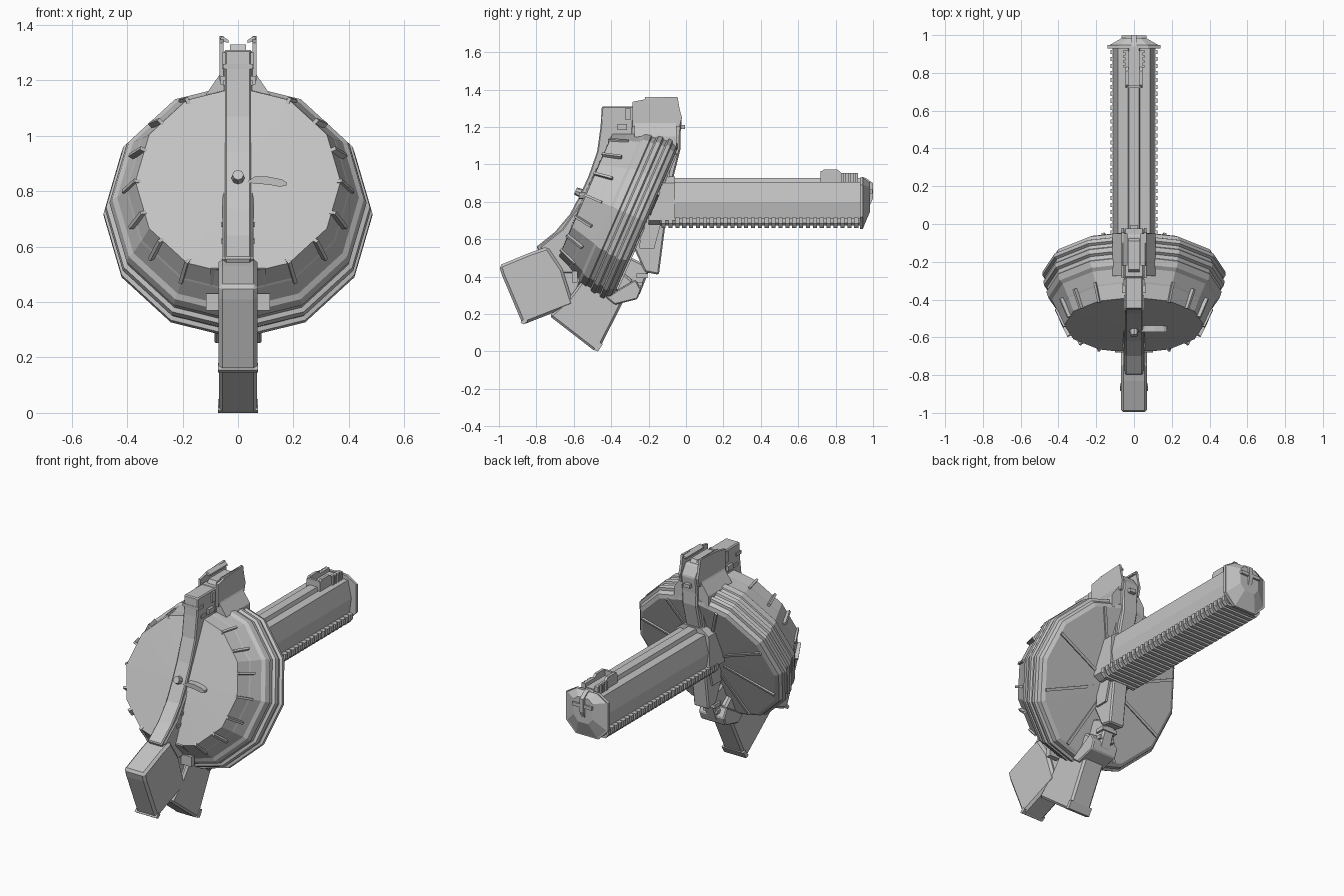
import bpy, bmesh, math
from mathutils import Matrix, Vector

if "Cube" in bpy.data.objects:
    bpy.data.objects.remove(bpy.data.objects["Cube"])

grey = bpy.data.materials.new("plain grey")
grey.diffuse_color = (0.55, 0.55, 0.55, 1)
grey.use_nodes = True
grey.node_tree.nodes["Principled BSDF"].inputs["Base Color"].default_value = grey.diffuse_color

# Drum frame: local x sideways, y up the disc, z along the axis to the front
DRUM = Matrix(((1, 0, 0, 0), (0, 0.400, -0.917, -0.215),
               (0, 0.917, 0.400, 0.695), (0, 0, 0, 1)))


def finish(name, bm, bevel=0):
    bmesh.ops.recalc_face_normals(bm, faces=bm.faces[:])
    me = bpy.data.meshes.new(name)
    bm.to_mesh(me)
    bm.free()
    me.materials.append(grey)
    ob = bpy.data.objects.new(name, me)
    bpy.context.collection.objects.link(ob)
    if bevel:
        m = ob.modifiers.new("chamfer", 'BEVEL')
        m.width, m.segments, m.limit_method = bevel, 1, 'ANGLE'
    return ob


def add_prism(bm, pts, lo, hi, axis='x'):
    """Extrude a 2D outline: (y, z) along x, or (x, z) along y."""
    def put(p, t):
        return (t, p[0], p[1]) if axis == 'x' else (p[0], t, p[1])
    a = [bm.verts.new(put(p, lo)) for p in pts]
    b = [bm.verts.new(put(p, hi)) for p in pts]
    bm.faces.new(a)
    bm.faces.new(b[::-1])
    for i in range(len(pts)):
        j = (i + 1) % len(pts)
        bm.faces.new((a[i], a[j], b[j], b[i]))


def prism(name, pts, lo, hi, axis='x', bevel=0):
    bm = bmesh.new()
    add_prism(bm, pts, lo, hi, axis)
    return finish(name, bm, bevel)


def add_box(bm, c, s, mat=Matrix()):
    bmesh.ops.create_cube(bm, size=1, matrix=mat @ Matrix.Translation(c)
                          @ Matrix.Diagonal((*s, 1)))


def boxes(name, items, bevel=0, mat=Matrix()):
    bm = bmesh.new()
    for c, s in items:
        add_box(bm, c, s, mat)
    return finish(name, bm, bevel)


def both(pts):
    """Complete an outline given by its right half, top to bottom."""
    return pts + [(-x, z) for x, z in reversed(pts)]


# Twelve-sided drum with stepped rings
bm = bmesh.new()
profile = [(0, .44), (.012, .462), (.035, .470), (.042, .485), (.062, .485), (.070, .470),
           (.088, .470), (.096, .480), (.120, .476), (.128, .460), (.150, .458),
           (.156, .464), (.190, .454), (.205, .436), (.27, .405), (.278, .400), (.35, .37)]
rings = []
for a, r in profile:
    rings.append([bm.verts.new(DRUM @ Vector((r * math.cos(k * math.pi / 6),
                  r * math.sin(k * math.pi / 6), a))) for k in range(12)])
back = bm.verts.new(DRUM @ Vector((0, 0, -.005)))
front = bm.verts.new(DRUM @ Vector((0, 0, .36)))
for k in range(12):
    j = (k + 1) % 12
    for p, q in zip(rings, rings[1:]):
        bm.faces.new((p[k], p[j], q[j], q[k]))
    bm.faces.new((back, rings[0][j], rings[0][k]))
    bm.faces.new((front, rings[-1][k], rings[-1][j]))
finish("drum", bm)

# Small ribs along the sloping rim
bm = bmesh.new()
for k in range(18):
    if k in (4, 5, 13, 14):
        continue
    t = DRUM @ Matrix.Rotation(math.radians(20 * k), 4, 'Z')
    t = t @ Matrix.Translation((.385, 0, .305)) @ Matrix.Rotation(math.radians(-24), 4, 'Y')
    add_box(bm, (0, 0, 0), (.026, .013, .11), t)
finish("rim_ribs", bm)

# Radial ribs on the back
bm = bmesh.new()
for k in range(8):
    t = DRUM @ Matrix.Rotation(math.radians(22.5 + 45 * k), 4, 'Z')
    add_box(bm, (.265, 0, -.002), (.33, .016, .016), t)
finish("back_ribs", bm)

# Curved front spine, its raised strip and side ribs
prism("front_spine", [(-.45, 1.31), (-.28, 1.31), (-.27, 1.05), (-.40, .85), (-.45, .70),
                      (-.52, .50), (-.60, .28), (-.72, .40), (-.80, .56), (-.70, .64),
                      (-.62, .735), (-.57, .83), (-.52, .94), (-.475, 1.07), (-.457, 1.2)],
      -.047, .047, bevel=.006)
prism("spine_shoulder", [(-.56, .80), (-.66, .655), (-.78, .56), (-.70, .42), (-.58, .42), (-.50, .7)],
      -.056, .056, bevel=.006)
ribs = []
for y, z in [(-.555, .74), (-.60, .68), (-.645, .62), (-.40, 1.19), (-.43, 1.25)]:
    ribs.append(((0, y, z), (.124 if z < 1 else .108, .05, .018)))
boxes("spine_ribs", ribs)

# Front foot box and lower foot box
prism("front_foot", [(-1.0, .46), (-.985, .41), (-.875, .15), (-.855, .15), (-.60, .25),
                     (-.66, .44), (-.74, .56), (-.83, .53)], -.07, .07, bevel=.014)
prism("lower_foot", [(-.73, .19), (-.485, .0), (-.465, .012), (-.28, .375), (-.45, .52),
                     (-.63, .28)], -.068, .068, bevel=.014)
prism("lower_foot_lip", [(-.495, .008), (-.470, 0), (-.445, .04), (-.465, .05)], -.073, .073)
prism("front_foot_lip", [(-.885, .155), (-.87, .145), (-.845, .16), (-.86, .18)], -.073, .073)

# Collar brackets where the feet meet the drum
prism("front_collar", [(-.68, .52), (-.655, .53), (-.53, .42), (-.55, .395)], -.10, .10)
prism("collar_tab", [(-.61, .43), (-.58, .43), (-.58, .37), (-.61, .37)], -.115, .115)
prism("back_collar", [(-.43, .29), (-.27, .385), (-.24, .33), (-.26, .28), (-.38, .25)], -.085, .085, bevel=.006)

# Back column down the drum
prism("back_column", [(-.03, 1.2), (-.03, 1.08), (-.07, .92), (-.11, .68), (-.145, .41),
                      (-.22, .425), (-.30, .60), (-.25, .80), (-.20, 1.2)], -.05, .05, bevel=.008)
prism("back_column_side", [(-.06, 1.1), (-.13, .70), (-.17, .55), (-.25, .55), (-.20, 1.1)], -.062, .062)
prism("back_neck", [(-.19, .45), (-.25, .30), (-.38, .27), (-.33, .52)], -.038, .038, bevel=.01)
boxes("neck_rings", [((0, -.235, .405), (.10, .06, .022)), ((0, -.262, .36), (.10, .06, .022))])

# Feed tower with flared base, lips and follower
prism("tower_base", both([(.052, 1.25), (.07, 1.215), (.115, 1.15), (.115, 1.08)]), -.275, -.05, 'y')
prism("feed_tower", [(-.30, 1.10), (-.285, 1.31), (-.06, 1.31), (-.022, 1.25), (-.035, 1.10)],
      -.05, .05, bevel=.006)
bm = bmesh.new()
for s in (-1, 1):
    add_prism(bm, [(-.285, 1.20), (-.285, 1.335), (-.20, 1.352), (-.045, 1.36), (-.035, 1.30),
                   (-.022, 1.25), (-.035, 1.20)], s * .052, s * .066)
    add_prism(bm, [(s * .066, 1.345), (s * .058, 1.36), (s * .034, 1.345), (s * .034, 1.335),
                   (s * .058, 1.34)], -.22, -.05, 'y')
finish("feed_lips", bm)
prism("follower", [(-.26, 1.30), (-.24, 1.33), (-.09, 1.33), (-.07, 1.30)], -.028, .028)
boxes("tower_catch", [((0, -.025, 1.20), (.04, .04, .022)), ((0, -.34, 1.20), (.125, .05, .03)),
                      ((0, -.31, 1.27), (.115, .03, .06))])

# Winding knob and crescent lever
bm = bmesh.new()
bmesh.ops.create_cone(bm, cap_ends=True, segments=8, radius1=.026, radius2=.020, depth=.05,
                      matrix=DRUM @ Matrix.Translation((0, .0, .385)))
finish("winding_knob", bm)
prism("winding_lever", [(.03, .832), (.06, .852), (.11, .852), (.16, .842), (.175, .832), (.175, .82),
                        (.15, .816), (.11, .824), (.07, .826)], -.572, -.49, 'y')

# Long handguard: faceted bar, top strip, cross rungs underneath
prism("handguard", both([(.085, .905), (.108, .80), (.092, .69)]), -.19, .94, 'y')
prism("handguard_top_strip", both([(.026, .928), (.034, .90)]), -.12, .93, 'y')
bm = bmesh.new()
n = 29
for i in range(n):
    y = -.12 + i * (1.03 / (n - 1))
    add_prism(bm, both([(.125, .715), (.125, .685), (.105, .66)]), y - .011, y + .011, 'y')
finish("handguard_rungs", bm)
prism("handguard_rail", both([(.114, .712), (.114, .688), (.098, .674)]), -.14, .93, 'y')
prism("handguard_root", both([(.06, .935), (.11, .90), (.118, .70), (.08, .68)]), -.20, -.06, 'y')

# Open notched sight near the end
bm = bmesh.new()
for s in (-1, 1):
    add_prism(bm, [(.72, .90), (.72, .955), (.735, .972), (.81, .972), (.83, .955), (.92, .955), (.92, .90)],
              s * .03, s * .046)
    for i in range(4):
        add_box(bm, (s * .045, .835 + i * .026, .927), (.022, .015, .054))
add_box(bm, (0, .82, .918), (.08, .19, .03))
add_box(bm, (0, .727, .935), (.08, .014, .06))
finish("sight", bm)

# End plate, tapered cap and cross ribs
plate = both([(.075, .93), (.14, .89), (.14, .72), (.075, .655)])
prism("end_plate", plate, .93, .947, 'y')
bm = bmesh.new()
outer = [bm.verts.new((x * .95, .945, z)) for x, z in plate]
inner = [bm.verts.new((x * .45, .985, .83 + (z - .80) * .55)) for x, z in plate]
bm.faces.new(inner)
bm.faces.new(outer[::-1])
for i in range(len(plate)):
    j = (i + 1) % len(plate)
    bm.faces.new((outer[i], outer[j], inner[j], inner[i]))
finish("end_cap", bm)
prism("end_cap_upright_rib", [(.94, .935), (.965, .925), (1.0, .90), (1.0, .82), (.945, .69)], -.012, .012)
boxes("end_cap_cross_rib", [((0, .972, .855), (.13, .05, .02))])
